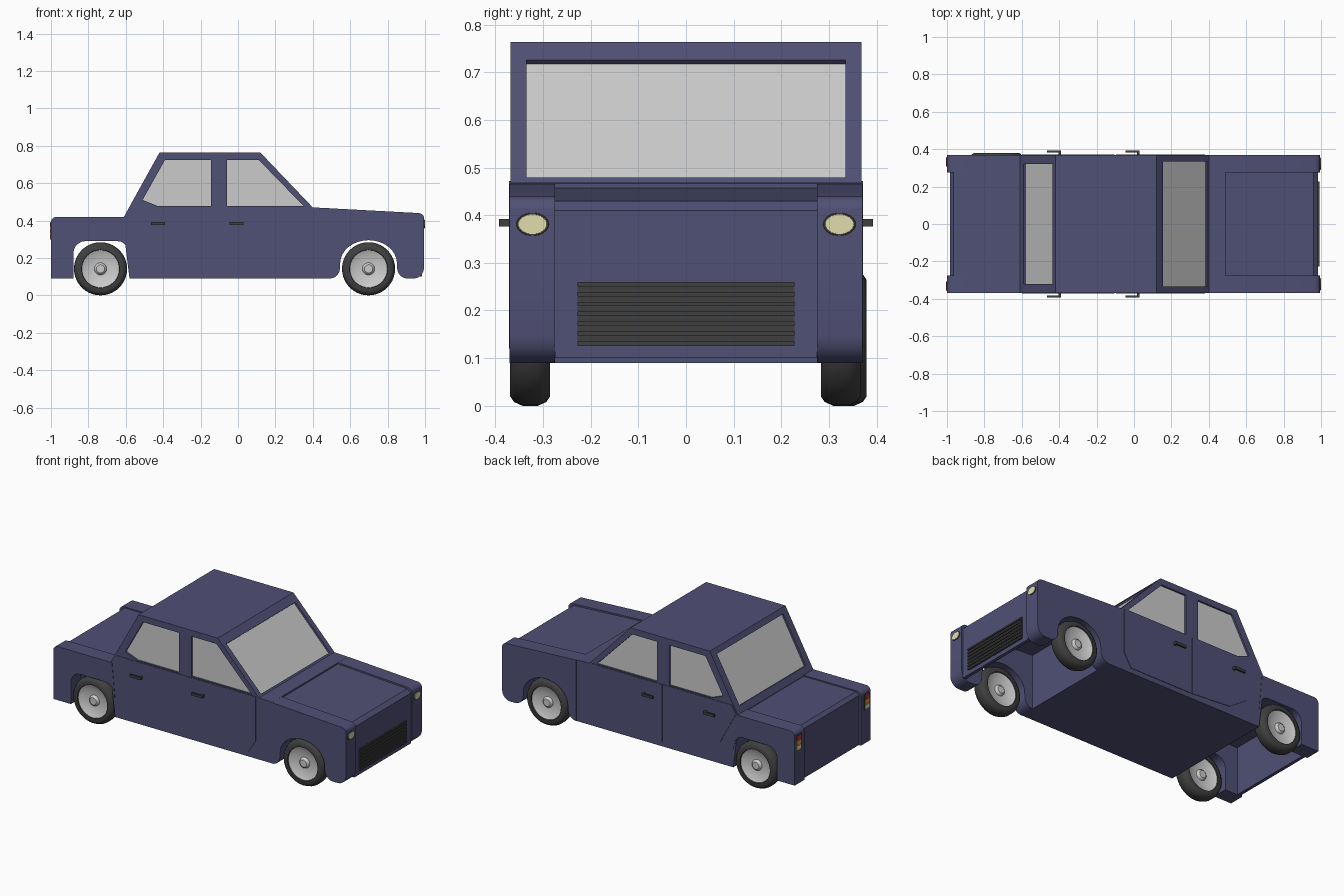
import bpy, bmesh, math
from mathutils import Vector

if "Cube" in bpy.data.objects:
    bpy.data.objects.remove(bpy.data.objects["Cube"])


def material(name, rgb):
    m = bpy.data.materials.new(name)
    m.diffuse_color = (*rgb, 1)
    m.use_nodes = True
    m.node_tree.nodes["Principled BSDF"].inputs["Base Color"].default_value = m.diffuse_color
    return m


PAINT = material("blue_paint", (0.08, 0.08, 0.18))
DARK = material("dark_rubber", (0.05, 0.05, 0.05))
LAMP = material("lamp_yellow", (0.75, 0.72, 0.42))
RED = material("lamp_red", (0.5, 0.04, 0.04))
ORANGE = material("lamp_orange", (0.75, 0.3, 0.05))


def finish(bm, name, mat=None, smooth=False):
    bmesh.ops.recalc_face_normals(bm, faces=bm.faces)
    me = bpy.data.meshes.new(name)
    bm.to_mesh(me)
    bm.free()
    ob = bpy.data.objects.new(name, me)
    bpy.context.collection.objects.link(ob)
    if mat:
        me.materials.append(mat)
    bpy.ops.object.select_all(action='DESELECT')
    ob.select_set(True)
    bpy.context.view_layer.objects.active = ob
    if smooth:
        bpy.ops.object.shade_smooth_by_angle(angle=math.radians(35))
    return ob


def prism(name, pts, y0, y1, mat=None, smooth=False):
    """Extrude an x-z outline from y0 to y1."""
    bm = bmesh.new()
    f = bm.faces.new([bm.verts.new((x, y0, z)) for x, z in pts])
    new = bmesh.ops.extrude_face_region(bm, geom=[f])["geom"]
    bmesh.ops.translate(bm, vec=(0, y1 - y0, 0),
                        verts=[v for v in new if isinstance(v, bmesh.types.BMVert)])
    return finish(bm, name, mat, smooth)


def box(name, x, y, z, mat):
    return prism(name, [(x[0], z[0]), (x[1], z[0]), (x[1], z[1]), (x[0], z[1])], *y, mat)


def lathe(name, prof, centre, mat=None, n=40):
    """Revolve (radius, y) points about a y-parallel axle."""
    bm = bmesh.new()
    vs = [bm.verts.new((r, y, 0)) for r, y in prof]
    es = [bm.edges.new(p) for p in zip(vs, vs[1:])]
    bmesh.ops.spin(bm, geom=vs + es, cent=(0, 0, 0), axis=(0, 1, 0),
                   angle=math.tau, steps=n)
    bmesh.ops.remove_doubles(bm, verts=bm.verts, dist=1e-5)
    bmesh.ops.translate(bm, vec=centre, verts=bm.verts)
    return finish(bm, name, mat, True)


def arc(cx, cz, rx, rz, a0, a1, n=8):
    return [(cx + rx * math.cos(math.radians(a0 + (a1 - a0) * i / n)),
             cz + rz * math.sin(math.radians(a0 + (a1 - a0) * i / n))) for i in range(n + 1)]


def cut(ob, cutter):
    mod = ob.modifiers.new("window_cut", 'BOOLEAN')
    mod.operation = 'DIFFERENCE'
    mod.solver = 'EXACT'
    mod.object = cutter
    bpy.context.view_layer.objects.active = ob
    bpy.ops.object.modifier_apply(modifier=mod.name)
    bpy.data.objects.remove(cutter)


# Cabin with floor
cabin = prism("cabin", [(-0.58, 0.09), (0.49, 0.09), (0.49, 0.466), (0.40, 0.47), (0.12, 0.763),
                        (-0.42, 0.763), (-0.61, 0.42), (-0.60, 0.25)], -0.368, 0.368, PAINT)

# Side windows, recessed
side_windows = {
    "rear_side_glass": [(-0.51, 0.51), (-0.39, 0.725), (-0.145, 0.725), (-0.145, 0.478), (-0.43, 0.478)],
    "front_side_glass": [(-0.06, 0.725), (0.11, 0.725), (0.35, 0.478), (-0.06, 0.478)]}
for name, pts in side_windows.items():
    for s in (-1, 1):
        cut(cabin, prism("cutter", pts, s * 0.353, s * 0.40))
        prism(name, pts, s * 0.345, s * 0.357)

# Windscreen and rear window, recessed into the slopes
for name, a, b, n, w in (("windscreen", (0.391, 0.479), (0.156, 0.725), (0.723, 0.691), 0.335),
                         ("rear_window", (-0.59, 0.456), (-0.437, 0.733), (-0.875, 0.485), 0.322)):
    a, b, n = Vector(a), Vector(b), Vector(n)

    def slab(lo, hi):
        return [tuple(p) for p in (a + n * lo, b + n * lo, b + n * hi, a + n * hi)]
    cut(cabin, prism("cutter", slab(-0.015, 0.05), -w, w))
    prism(name, slab(-0.022, -0.011), -w, w)

# Fenders with open wheel arches
front_fender = ([(0.40, 0.47), (0.49, 0.4655), (0.49, 0.09)][1:]
                + arc(0.49, 0.145, 0.055, 0.055, -90, 0, 5)
                + arc(0.698, 0.17, 0.152, 0.125, 180, 0, 16)
                + arc(0.905, 0.15, 0.055, 0.06, 180, 270, 5)
                + arc(0.94, 0.15, 0.055, 0.06, -90, 0, 5)
                + arc(0.965, 0.412, 0.03, 0.028, 0, 85, 5))
rear_fender = ([(-0.60, 0.42), (-0.58, 0.20)]
               + arc(-0.645, 0.235, 0.055, 0.055, 0, 90, 5)
               + arc(-0.815, 0.225, 0.065, 0.065, 90, 180, 5)
               + [(-0.88, 0.09), (-1.0, 0.09)]
               + arc(-0.97, 0.39, 0.03, 0.03, 180, 90, 5))
for s in (-1, 1):
    prism("front_fender", front_fender, s * 0.275, s * 0.37, PAINT, True)
    prism("rear_fender", rear_fender, s * 0.275, s * 0.37, PAINT, True)

# Bonnet with nose panel, boot lid with tail panel
prism("bonnet", [(0.40, 0.462), (0.96, 0.430), (0.985, 0.41), (0.985, 0.10), (0.965, 0.10),
                 (0.965, 0.40), (0.40, 0.43)], -0.275, 0.275, PAINT)
prism("boot_lid", [(-0.60, 0.413), (-0.965, 0.413), (-0.985, 0.395), (-0.985, 0.09), (-0.965, 0.09),
                   (-0.965, 0.385), (-0.58, 0.385)], -0.275, 0.275, PAINT)

# Door skins
for s in (-1, 1):
    prism("rear_door", [(-0.60, 0.425), (-0.49, 0.22), (-0.37, 0.14), (-0.103, 0.12), (-0.103, 0.472),
                        (-0.57, 0.472)], s * 0.36, s * 0.371, PAINT)
    prism("front_door", [(-0.097, 0.12), (0.33, 0.12), (0.38, 0.20), (0.38, 0.472), (-0.097, 0.472)],
          s * 0.36, s * 0.371, PAINT)

# Grille
box("grille_back", (0.98, 0.987), (-0.228, 0.228), (0.125, 0.26), DARK)
for i in range(7):
    z = 0.127 + i * 0.0205
    box("grille_slat", (0.98, 0.993), (-0.228, 0.228), (z, z + 0.009), DARK)


def oval_lamp(name, y, z, ry, rz, x0, x1, mat):
    bm = bmesh.new()
    bmesh.ops.create_cone(bm, cap_ends=True, segments=32, radius1=1, radius2=0.9, depth=1)
    for v in bm.verts:
        px, py, pz = v.co
        v.co = (x0 + (pz + 0.5) * (x1 - x0), y + px * ry, z + py * rz)
    finish(bm, name, mat, True)


# Lamps
for s in (-1, 1):
    oval_lamp("headlight_rim", s * 0.322, 0.381, 0.037, 0.026, 0.985, 0.998, DARK)
    oval_lamp("headlight", s * 0.322, 0.381, 0.033, 0.023, 0.985, 1.0, LAMP)
    ys = (s * 0.31, s * 0.355)
    box("tail_light_frame", (-1.002, -0.99), (s * 0.306, s * 0.359), (0.296, 0.392), DARK)
    for name, z, m in (("brake_light", 0.362, RED), ("turn_light", 0.331, ORANGE),
                       ("reverse_light", 0.30, LAMP)):
        box(name, (-1.005, -0.99), ys, (z, z + 0.027), m)

# Door handles
for x in (-0.465, -0.045):
    for s in (-1, 1):
        box("door_handle", (x, x + 0.075), (s * 0.382, s * 0.392), (0.376, 0.392), DARK)
        box("handle_stem", (x + 0.062, x + 0.075), (s * 0.365, s * 0.388), (0.376, 0.392), DARK)

# Wheels
tyre = [(0.098, -0.03), (0.102, -0.042), (0.122, -0.042), (0.134, -0.034), (0.142, -0.016)]
tyre += [(r, -y) for r, y in reversed(tyre)]
hub = [(0, -0.034), (0.022, -0.034), (0.03, -0.028), (0.033, -0.019), (0.07, -0.022), (0.1, -0.036)]
hub += [(r, -y) for r, y in reversed(hub)]
for x, y in ((0.698, -0.327), (0.698, 0.325), (-0.735, -0.327), (-0.735, 0.337)):
    lathe("tyre", tyre, (x, y, 0.142), DARK)
    lathe("wheel_hub", hub, (x, y, 0.142))
